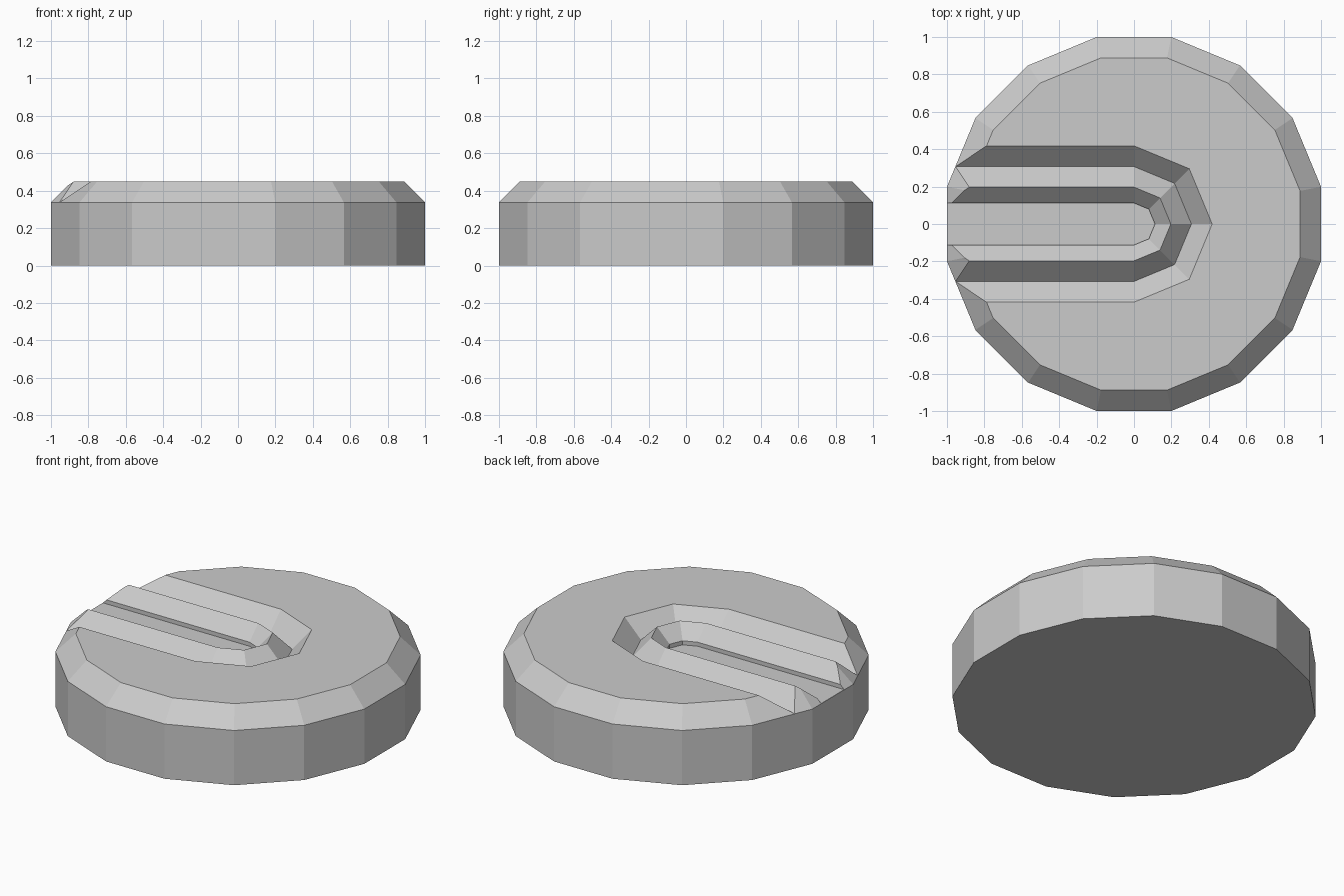
import bpy, bmesh
from math import sin, cos, pi

if "Cube" in bpy.data.objects:
    bpy.data.objects.remove(bpy.data.objects["Cube"])


def make_object(name, bm):
    bmesh.ops.recalc_face_normals(bm, faces=bm.faces)
    mesh = bpy.data.meshes.new(name)
    bm.to_mesh(mesh)
    bm.free()
    obj = bpy.data.objects.new(name, mesh)
    bpy.context.collection.objects.link(obj)
    return obj


def bridge(bm, rows, closed):
    for a, b in zip(rows, rows[1:]):
        n = len(a)
        for i in range(n if closed else n - 1):
            j = (i + 1) % n
            bm.faces.new((a[i], a[j], b[j], b[i]))


# Disc: 16 sides with a chamfered top rim
bm = bmesh.new()
rings = []
for apothem, z in ((1, 0), (1, 0.337), (0.888, 0.449)):
    r = apothem / cos(pi / 16)
    rings.append([bm.verts.new((r * cos((i + 0.5) * pi / 8),
                                r * sin((i + 0.5) * pi / 8), z)) for i in range(16)])
bridge(bm, rings, True)
bm.faces.new(rings[0])
bm.faces.new(rings[-1])
disc = make_object("disc", bm)

# Groove cutter: a V groove, ridge and flat channel swept along a U path
bm = bmesh.new()
rows = []
for r, z in ((0.469, 0.5), (0.307, 0.338), (0.197, 0.448), (0.112, 0.363), (0.112, 0.338)):
    path = [(-1.3, r)]
    path += [(r * cos(pi / 2 - k * pi / 4), r * sin(pi / 2 - k * pi / 4)) for k in range(5)]
    path += [(-1.3, -r)]
    rows.append([bm.verts.new((x, y, z)) for x, y in path])
bridge(bm, rows, False)
bm.faces.new(rows[0])
bm.faces.new(rows[-1])
bm.faces.new([row[0] for row in rows] + [row[-1] for row in reversed(rows)])
cutter = make_object("groove_cutter", bm)
cutter.hide_render = True

# Cut the groove into the disc
mod = disc.modifiers.new("groove", 'BOOLEAN')
mod.operation = 'DIFFERENCE'
mod.solver = 'EXACT'
mod.object = cutter
bpy.context.view_layer.objects.active = disc
bpy.ops.object.modifier_apply(modifier=mod.name)
bpy.data.objects.remove(cutter)
